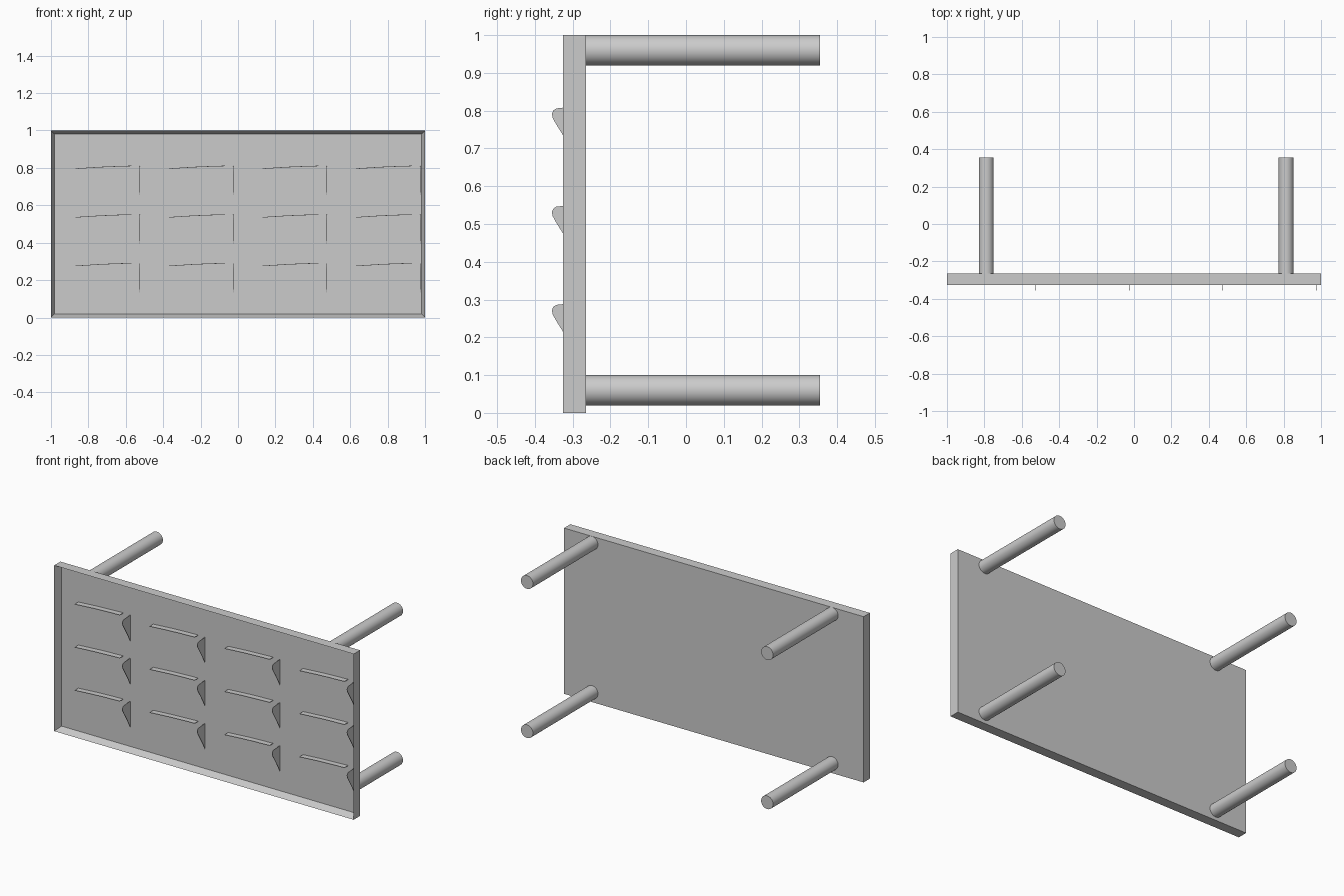
import bpy, bmesh
from math import pi
from mathutils import Vector, Matrix

if "Cube" in bpy.data.objects:
    bpy.data.objects.remove(bpy.data.objects["Cube"])

FRONT, BACK, FLOOR = -0.325, -0.265, -0.28   # y levels of the tray
RIM = 0.018


def add_object(name, bm):
    bmesh.ops.recalc_face_normals(bm, faces=bm.faces)
    mesh = bpy.data.meshes.new(name)
    bm.to_mesh(mesh)
    bm.free()
    obj = bpy.data.objects.new(name, mesh)
    bpy.context.collection.objects.link(obj)
    return obj


def extruded(name, profile, vector):
    """Closed flat profile pushed along a vector."""
    bm = bmesh.new()
    face = bm.faces.new([bm.verts.new(p) for p in profile])
    new = bmesh.ops.extrude_face_region(bm, geom=[face])["geom"]
    verts = [g for g in new if isinstance(g, bmesh.types.BMVert)]
    bmesh.ops.translate(bm, verts=verts, vec=vector)
    return add_object(name, bm)


# Tray-shaped panel with a thin raised rim on the front
bm = bmesh.new()
bmesh.ops.create_cube(bm, size=1, matrix=Matrix.Translation((0, (FRONT + BACK) / 2, 0.5))
                      @ Matrix.Diagonal((2, BACK - FRONT, 1, 1)))
front = min(bm.faces, key=lambda f: f.calc_center_median().y)
bmesh.ops.inset_region(bm, faces=[front], thickness=RIM, use_even_offset=True)
bmesh.ops.translate(bm, verts=front.verts, vec=(0, FLOOR - FRONT, 0))
add_object("tray_panel", bm)

# Four round legs reaching backwards
for x in (-0.79, 0.813):
    for z in (0.06, 0.96):
        y0, y1 = BACK - 0.005, 0.355
        bpy.ops.mesh.primitive_cylinder_add(vertices=32, radius=0.04, depth=y1 - y0,
                                            location=(x, (y0 + y1) / 2, z), rotation=(pi / 2, 0, 0))
        bpy.context.object.name = "leg"
        bpy.ops.object.shade_smooth_by_angle()

# Fin side profile (y, z below the row top) and ledge curve (x offset, z offset)
FIN = [(FLOOR + 0.002, 0), (-0.325, -0.002), (-0.343, -0.004), (-0.351, -0.009), (-0.355, -0.018),
       (-0.353, -0.029), (-0.345, -0.044), (-0.325, -0.076), (-0.30, -0.118), (FLOOR + 0.002, -0.16)]
LEDGE = [(0, -0.015), (0.06, -0.011), (0.13, -0.0065), (0.21, -0.003), (0.30, 0)]
THIN = 0.003

# Grid of thin ledges and hooked fins
for col in range(4):
    for row in range(3):
        x, z = -0.87 + 0.5 * col, 0.29 + 0.26 * row
        upper = [(x + a, FLOOR + 0.002, z + b + 0.002) for a, b in LEDGE]
        lower = [(px, py, pz - THIN) for px, py, pz in reversed(upper)]
        extruded("ledge", upper + lower, Vector((0, -0.036, 0)))
        fin_x = x + 0.3455 - THIN / 2
        extruded("hook_fin", [(fin_x, y, z + dz) for y, dz in FIN], Vector((THIN, 0, 0)))
